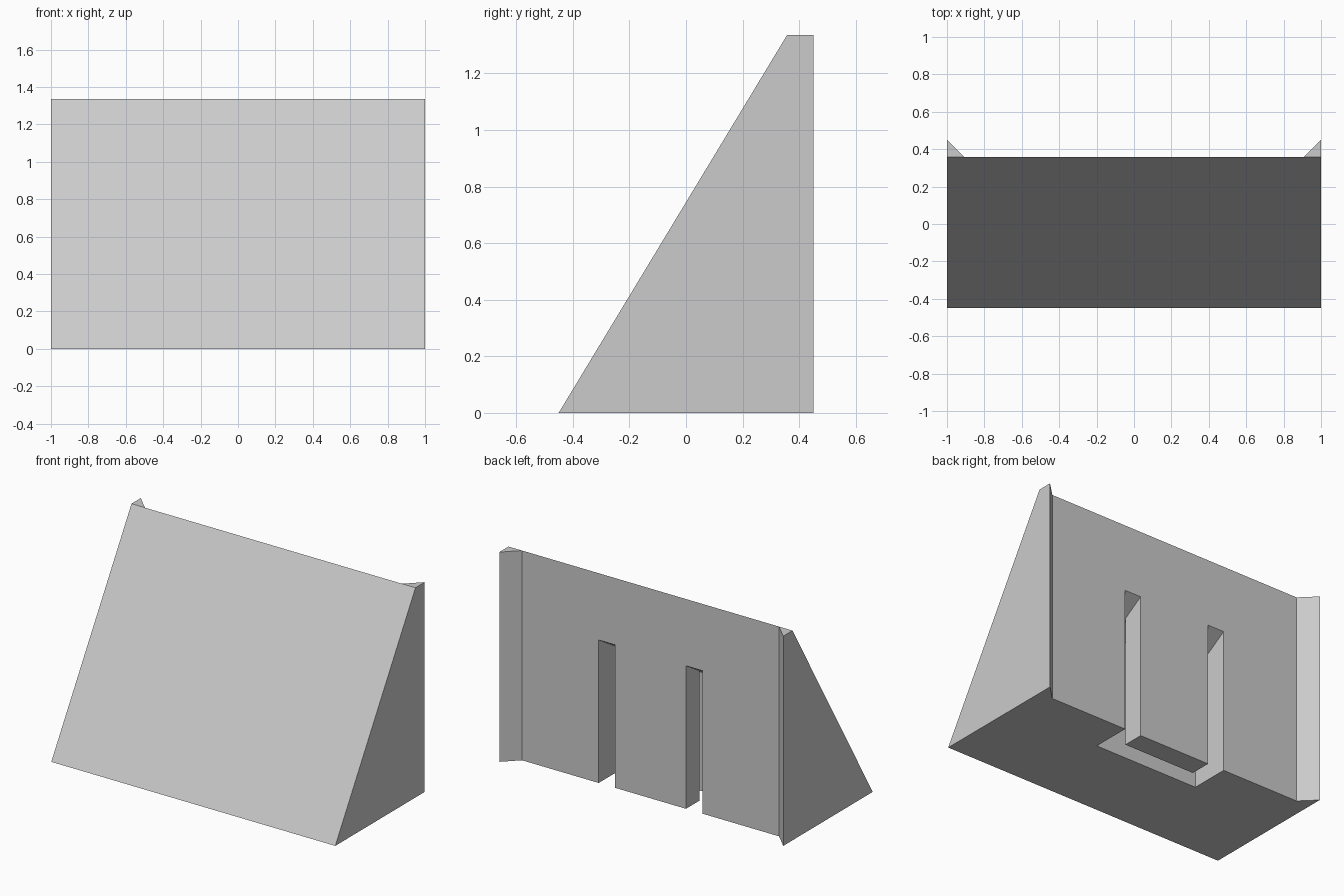
import bpy, bmesh
from mathutils import Vector

cube = bpy.data.objects.get("Cube")
if cube:
    bpy.data.objects.remove(cube, do_unlink=True)

GREY = (0.6, 0.6, 0.6, 1.0)
grey = bpy.data.materials.new("plain_grey")
grey.use_nodes = True
grey.diffuse_color = GREY
grey.node_tree.nodes["Principled BSDF"].inputs["Base Color"].default_value = GREY


def prism(name, profile, sweep):
    """Close a flat outline and sweep it along a vector."""
    bm = bmesh.new()
    face = bm.faces.new([bm.verts.new(p) for p in profile])
    swept = bmesh.ops.extrude_face_region(bm, geom=[face])["geom"]
    verts = [v for v in swept if isinstance(v, bmesh.types.BMVert)]
    bmesh.ops.translate(bm, verts=verts, vec=Vector(sweep))
    bmesh.ops.recalc_face_normals(bm, faces=bm.faces)
    mesh = bpy.data.meshes.new(name)
    bm.to_mesh(mesh)
    bm.free()
    mesh.materials.append(grey)
    obj = bpy.data.objects.new(name, mesh)
    bpy.context.collection.objects.link(obj)
    return obj


def side_prism(name, half_width, outline):
    """Sweep a y-z outline evenly across x."""
    return prism(name, [(-half_width, y, z) for y, z in outline], (2 * half_width, 0, 0))


HEIGHT, FRONT, BACK = 1.335, -0.45, 0.357
SLOT_TOP, SLOT_SLOPE = 0.91, 0.62     # pocket roof falls towards the front


def roof(y):
    return SLOT_TOP - SLOT_SLOPE * (BACK - y)


# Wedge body
body = side_prism("wedge_body", 1.0, [(FRONT, 0), (BACK, 0), (BACK, HEIGHT)])

# Pocket cut into the back and open at the bottom
deep, past = 0.107, BACK + 0.1
pocket = side_prism("pocket_cutter", 0.365,
                    [(deep, -0.1), (past, -0.1), (past, roof(past)), (deep, roof(deep))])
pocket.hide_render = True
pocket.display_type = 'WIRE'
cut = body.modifiers.new("pocket", 'BOOLEAN')
cut.operation = 'DIFFERENCE'
cut.solver = 'EXACT'
cut.object = pocket
pocket.hide_set(True)

# Clip tongue hanging from the pocket roof, flush with the back
inner = 0.222
side_prism("clip_tongue", 0.25,
           [(inner, 0), (BACK, 0), (BACK, roof(BACK)), (inner, roof(inner))])

# Triangular ribs on the two back corners
for side, label in ((1, "left"), (-1, "right")):
    prism(f"{label}_corner_rib",
          [(side, BACK, 0), (side, 0.45, 0), (side * 0.905, BACK, 0)], (0, 0, HEIGHT))
